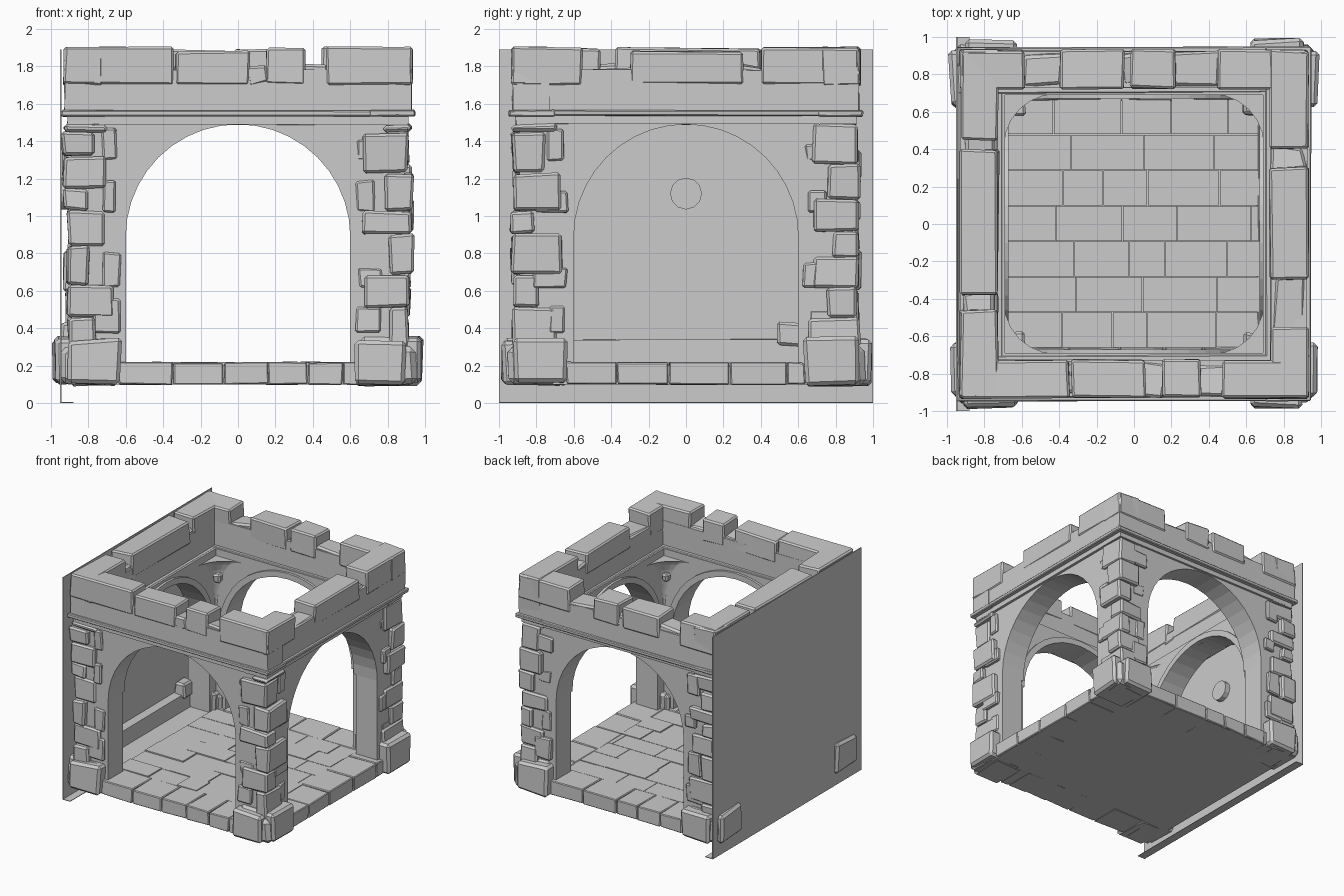
import bpy, bmesh, math, random
from mathutils import Vector, Matrix

random.seed(7)
cube = bpy.data.objects.get("Cube")
if cube:
    bpy.data.objects.remove(cube)

stone = bpy.data.materials.new("grey stone")
stone.use_nodes = True
GREY = (0.6, 0.6, 0.6, 1)
stone.diffuse_color = GREY
stone.node_tree.nodes["Principled BSDF"].inputs["Base Color"].default_value = GREY


def finish(name, bm, turn=0):
    """Turn a mesh by quarter turns about z and add it to the scene."""
    bmesh.ops.rotate(bm, verts=bm.verts, matrix=Matrix.Rotation(turn * math.pi / 2, 3, 'Z'))
    bmesh.ops.recalc_face_normals(bm, faces=bm.faces)
    me = bpy.data.meshes.new(name)
    bm.to_mesh(me)
    bm.free()
    me.materials.append(stone)
    ob = bpy.data.objects.new(name, me)
    bpy.context.collection.objects.link(ob)
    return ob


def block(bm, lo, hi, rough=0.0, bevel=0.0):
    """Add a box between two corners, with jittered corners and chamfered edges."""
    lo, hi = Vector(lo), Vector(hi)
    verts = bmesh.ops.create_cube(bm, size=1)["verts"]
    for v in verts:
        v.co = Vector(((lo[i] + hi[i]) / 2 + v.co[i] * (hi[i] - lo[i])) for i in range(3))
        v.co += Vector(random.uniform(-rough, rough) for i in range(3))
    if bevel:
        edges = list({e for v in verts for e in v.link_edges})
        bmesh.ops.bevel(bm, geom=edges, offset=bevel, segments=1, affect='EDGES')


SIDES = {"front": 0, "right": 1, "back": 2, "left": 3}

# Arched walls, drawn on the front and turned to each side
for side, turn in SIDES.items():
    bm = bmesh.new()
    outline = [(-0.89, 0.12), (-0.6, 0.12), (-0.6, 0.89)]
    for i in range(1, 20):
        a = math.pi * (1 - i / 20)
        outline.append((0.6 * math.cos(a), 0.89 + 0.6 * math.sin(a)))
    outline += [(0.6, 0.89), (0.6, 0.12), (0.89, 0.12), (0.89, 1.56), (-0.89, 1.56)]
    face = bm.faces.new([bm.verts.new((x, -0.89, z)) for x, z in outline])
    new = bmesh.ops.extrude_face_region(bm, geom=[face])["geom"]
    bmesh.ops.translate(bm, vec=(0, 0.2, 0), verts=[v for v in new if isinstance(v, bmesh.types.BMVert)])
    finish("arched_wall_" + side, bm, turn)

# Cornice: band and thin proud lip on the outside, ledge on the inside
for side, turn in SIDES.items():
    bm = bmesh.new()
    block(bm, (-0.91, -0.91, 1.49), (0.91, -0.71, 1.54), 0.004)
    block(bm, (-0.945, -0.945, 1.535), (0.945, -0.7, 1.565), 0.005, 0.006)
    finish("cornice_" + side, bm, turn)

# Broken parapet: solid course with uneven merlons, listed along each side
MERLONS = {
    "front": [(-0.93, -0.35), (-0.33, 0.06), (0.15, 0.36), (0.47, 0.93)],
    "right": [(-0.93, -0.55), (-0.3, 0.3), (0.4, 0.93)],
    "back": [(-0.93, -0.45), (-0.22, 0.02), (0.05, 0.4), (0.58, 0.93)],
    "left": [(-0.93, -0.45), (-0.4, 0.38), (0.46, 0.93)],
}
for side, turn in SIDES.items():
    bm = bmesh.new()
    block(bm, (-0.925, -0.925, 1.56), (0.925, -0.73, 1.78), 0.006)
    for a, b in MERLONS[side]:
        top = 1.9 if abs(a) > 0.9 or b > 0.9 else random.uniform(1.87, 1.9)
        block(bm, (a, -0.93, 1.7), (b, -0.725, top), 0.008, 0.012)
    # low broken stones in the gaps
    for (a, b), (c, d) in zip(MERLONS[side], MERLONS[side][1:]):
        block(bm, (b - 0.02, -0.915, 1.7), (c + 0.02, -0.74, 1.8), 0.02, 0.015)
    finish("parapet_" + side, bm, turn)

# Corner bases and rough quoins, one set for each corner
CORNERS = {"front_left": (1, -1), "back_left": (1, 1), "back_right": (-1, 1), "front_right": (-1, -1)}
for corner, (sx, sy) in CORNERS.items():
    bm = bmesh.new()
    limit = 0.94
    # two tall foot stones and one capping stone
    block(bm, (0.63, 0.66, 0.1), (0.9, 0.985, 0.34), 0.012, 0.02)
    block(bm, (0.66, 0.63, 0.1), (0.985, 0.92, 0.35), 0.012, 0.02)
    block(bm, (0.68, 0.68, 0.1), (0.955, 0.955, 0.3), 0.008, 0.03)
    z, odd = 0.3, False
    while z < 1.47:
        h = min(random.uniform(0.1, 0.22), 1.49 - z)
        long, short = random.uniform(0.655, 0.72), random.uniform(0.74, 0.82)
        ax, ay = (long, short) if odd else (short, long)
        r = random.uniform(0.905, limit)
        block(bm, (ax, ay, z), (r, random.uniform(0.905, limit), z + h), 0.008, 0.014)
        z, odd = z + h + 0.004, not odd
    bmesh.ops.scale(bm, vec=(sx, sy, 1), verts=bm.verts)
    finish("corner_stones_" + corner, bm)

# Loose facing stones beside the open arches
for side in ("front", "right", "back"):
    bm = bmesh.new()
    for s in (-1, 1):
        for z in (0.38, 0.62, 1.02, 1.3):
            a = s * random.uniform(0.625, 0.66)
            b = s * random.uniform(0.72, 0.82)
            top = z + random.uniform(0.08, 0.2)
            block(bm, (min(a, b), -random.uniform(0.895, 0.925), z), (max(a, b), -0.8, min(top, 1.47)), 0.008, 0.01)
    finish("facing_stones_" + side, bm, SIDES[side])

# Curved vault corners rising from the piers to the rounded opening
for turn, corner in enumerate(("back_left", "back_right", "front_right", "front_left")):
    bm = bmesh.new()
    rows, cols = 8, 6
    grid = []
    for i in range(rows + 1):
        t = i / rows
        c = 0.02 + 0.26 * t ** 2
        z = 0.88 + 0.62 * math.sin(t * math.pi / 2)
        grid.append([bm.verts.new((0.695 - c + c * math.cos(j / cols * math.pi / 2),
                                   0.695 - c + c * math.sin(j / cols * math.pi / 2), z))
                     for j in range(cols + 1)])
    for r0, r1 in zip(grid, grid[1:]):
        for j in range(cols):
            bm.faces.new((r0[j], r0[j + 1], r1[j + 1], r1[j]))
    tip = bm.verts.new((0.72, 0.72, 1.5))
    for j in range(cols):
        bm.faces.new((grid[-1][j], grid[-1][j + 1], tip))
    # carved boss in the middle of the vault
    block(bm, (0.58, 0.58, 1.33), (0.65, 0.65, 1.4), 0.01, 0.015)
    finish("vault_corner_" + corner, bm, turn)

# Ribs following the inner edge of every arch
for side, turn in SIDES.items():
    bm = bmesh.new()
    rings = []
    for i in range(21):
        a = math.pi * i / 20
        rings.append([bm.verts.new((r * math.cos(a), y, 0.89 + r * math.sin(a)))
                      for r, y in ((0.6, -0.7), (0.6, -0.67), (0.65, -0.67), (0.65, -0.7))])
    for p, q in zip(rings, rings[1:]):
        for j in range(4):
            bm.faces.new((p[j], p[(j + 1) % 4], q[(j + 1) % 4], q[j]))
    finish("arch_rib_" + side, bm, turn)

# Floor slab with stepped paving
bm = bmesh.new()
block(bm, (-0.91, -0.91, 0.1), (0.91, 0.91, 0.2))
for i in range(7):
    y = -0.66 + i * 0.19
    x = -0.68
    while x < 0.66:
        w = min(random.uniform(0.18, 0.4), 0.68 - x)
        block(bm, (x, y, 0.15), (x + w - 0.004, y + 0.186, random.choice((0.212, 0.216, 0.22))))
        x += w
finish("floor_paving", bm)

# Threshold stones along the open edges
for side in ("front", "right", "back"):
    bm = bmesh.new()
    x = -0.64
    while x < 0.62:
        w = min(random.uniform(0.16, 0.34), 0.64 - x)
        block(bm, (x, -0.925, 0.1), (x + w - 0.004, -0.66, 0.218), 0.004, 0.006)
        x += w
    finish("threshold_" + side, bm, SIDES[side])

# Flat closing panel with a narrow foot strip
bm = bmesh.new()
block(bm, (-0.952, -1, 0), (-0.945, 1, 1.89))
block(bm, (-0.952, -1, 0), (-0.88, 1, 0.005))
finish("closing_panel", bm)

# Low course and fallen stone at the foot of the blind arch
bm = bmesh.new()
block(bm, (-0.945, -0.62, 0.2), (-0.87, 0.62, 0.34), 0.003)
block(bm, (-0.945, 0.49, 0.3), (-0.85, 0.62, 0.43), 0.012, 0.015)
finish("blind_arch_course", bm)

# Round stud on the blind arch
bm = bmesh.new()
bmesh.ops.create_cone(bm, cap_ends=True, segments=12, radius1=0.085, radius2=0.085, depth=0.05,
                      matrix=Matrix.Translation((-0.925, 0, 1.12)) @ Matrix.Rotation(math.pi / 2, 4, 'Y'))
finish("round_stud", bm)
